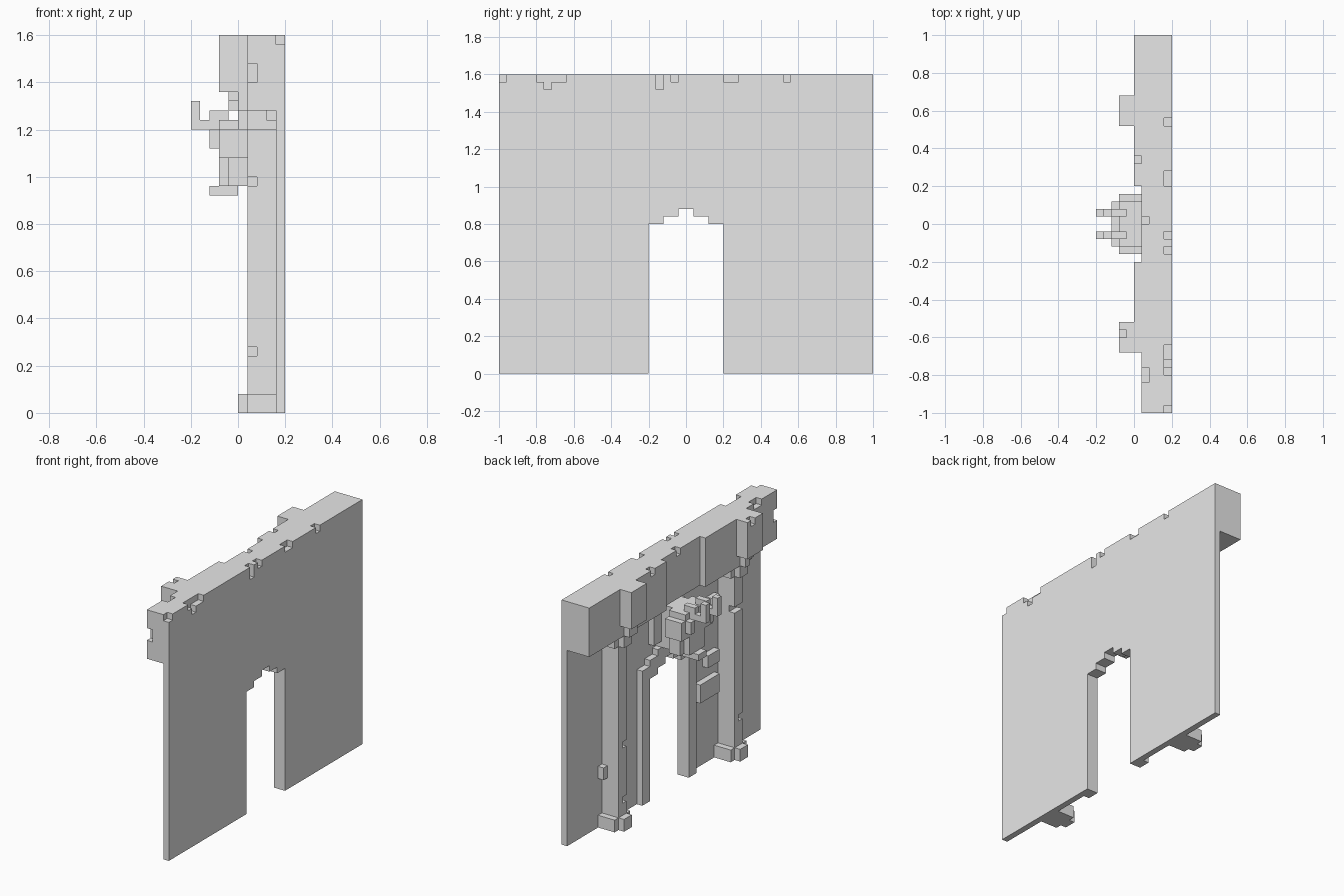
import bpy
import bmesh
from mathutils import Vector

cube = bpy.data.objects.get("Cube")
if cube:
    bpy.data.objects.remove(cube, do_unlink=True)

U = 0.04  # size of one block

stone = bpy.data.materials.new("grey stone")
stone.use_nodes = True
stone.diffuse_color = (0.8, 0.8, 0.8, 1)
stone.node_tree.nodes["Principled BSDF"].inputs["Base Color"].default_value = (0.8, 0.8, 0.8, 1)


def cells(box):
    """Grid cells inside a box (x0, x1, y0, y1, z0, z1) in block units."""
    x0, x1, y0, y1, z0, z1 = box
    return {(x, y, z) for x in range(x0, x1) for y in range(y0, y1) for z in range(z0, z1)}


def mirrored(boxes):
    """Each box together with its reflection in y."""
    return boxes + [(a, b, -d, -c, e, f) for a, b, c, d, e, f in boxes]


def part(name, solids, cuts=()):
    """Fill the solid boxes, carve the cuts and skin the outside."""
    filled = set().union(*map(cells, solids))
    for cut in cuts:
        filled -= cells(cut)
    bm = bmesh.new()
    corners = {}

    def corner(p):
        key = tuple(round(c) for c in p)
        if key not in corners:
            corners[key] = bm.verts.new(Vector(key) * U)
        return corners[key]

    for cell in sorted(filled):
        for axis in range(3):
            for side in (0, 1):
                step = Vector((0, 0, 0))
                step[axis] = 2 * side - 1
                if tuple(int(c) for c in Vector(cell) + step) in filled:
                    continue
                u, v = Vector((0, 0, 0)), Vector((0, 0, 0))
                u[(axis + 1) % 3] = v[(axis + 2) % 3] = 1
                base = Vector(cell)
                base[axis] += side
                loop = [base, base + u, base + u + v, base + v]
                if not side:
                    loop.reverse()
                bm.faces.new([corner(p) for p in loop])
    bmesh.ops.dissolve_limit(bm, angle_limit=0.01, verts=bm.verts, edges=bm.edges)
    mesh = bpy.data.meshes.new(name)
    bm.to_mesh(mesh)
    bm.free()
    mesh.materials.append(stone)
    obj = bpy.data.objects.new(name, mesh)
    bpy.context.collection.objects.link(obj)


# Thin wall with a stepped archway and a chipped top edge
archway = [(4, 5, -5, 5, 0, 20), (4, 5, -3, 3, 20, 21), (4, 5, -1, 1, 21, 22)]
chips = [(4, 5, a, b, z, 40) for a, b, z in
         [(-25, -24, 39), (-20, -16, 39), (-19, -18, 38), (-4, -3, 38),
          (-2, -1, 39), (5, 7, 39), (13, 14, 39)]]
part("wall", [(4, 5, -25, 25, 0, 40)], archway + chips)

# Heavy beam along the top, recessed in the middle and at one end
part("top_beam",
     [(1, 4, -25, 25, 32, 40), (0, 1, 5, 25, 32, 40), (0, 1, -17, -5, 32, 40)],
     [(1, 2, -25, -24, 35, 37), (1, 2, -21, -19, 39, 40),
      (0, 1, 8, 9, 39, 40), (1, 2, 0, 1, 39, 40)])

# Blocks on the beam above each column, with small corbels
part("beam_blocks",
     mirrored([(-2, 0, 13, 17, 34, 40), (-1, 0, 14, 16, 32, 34)]),
     [(-2, -1, -15, -14, 39, 40), (-1, 0, -16, -15, 32, 33)])

# Columns with base and capital
column = [(1, 4, 14, 16, 2, 30),
          (1, 4, 13, 17, 0, 2), (0, 1, 14, 16, 0, 2),
          (1, 4, 13, 17, 30, 32), (0, 1, 14, 16, 30, 32)]
part("left_column", column,
     [(1, 2, 14, 15, 13, 14), (1, 2, 14, 15, 4, 5)])
part("right_column", [(a, b, -d, -c, e, f) for a, b, c, d, e, f in column],
     [(1, 2, -16, -14, 24, 25), (1, 2, -16, -15, 6, 7), (3, 4, -17, -16, 31, 32)])

# Stepped trim around the doorway
part("door_frame", mirrored([(3, 4, 5, 7, 0, 22), (3, 4, 3, 5, 20, 23),
                             (3, 4, 1, 3, 21, 24), (3, 4, 0, 1, 22, 24)]))

# Raised bricks on the wall
part("raised_bricks", [(3, 4, 16, 17, 8, 10), (3, 4, -13, -11, 24, 27),
                       (3, 4, -13, -10, 16, 18), (3, 4, -13, -8, 11, 14)])

# Carved head over the doorway
part("carved_head", mirrored([
    (1, 4, 0, 2, 24, 31),      # neck into the wall
    (3, 4, 2, 4, 25, 30),      # backing plate
    (-2, 1, 0, 4, 27, 30),     # face
    (-1, 1, 0, 3, 24, 27),     # jaw
    (-2, -1, 0, 2, 24, 27),    # muzzle
    (-2, 1, 0, 3, 30, 31),     # brow
    (-3, -2, 2, 3, 28, 30),    # cheeks
    (-3, -1, 1, 2, 31, 32),    # crown
    (-3, 0, 0, 1, 23, 24),     # chin
]))

# Pair of upturned horns
part("horns", mirrored([(-5, -2, 1, 2, 30, 31), (-5, -4, 1, 2, 31, 33)]))
